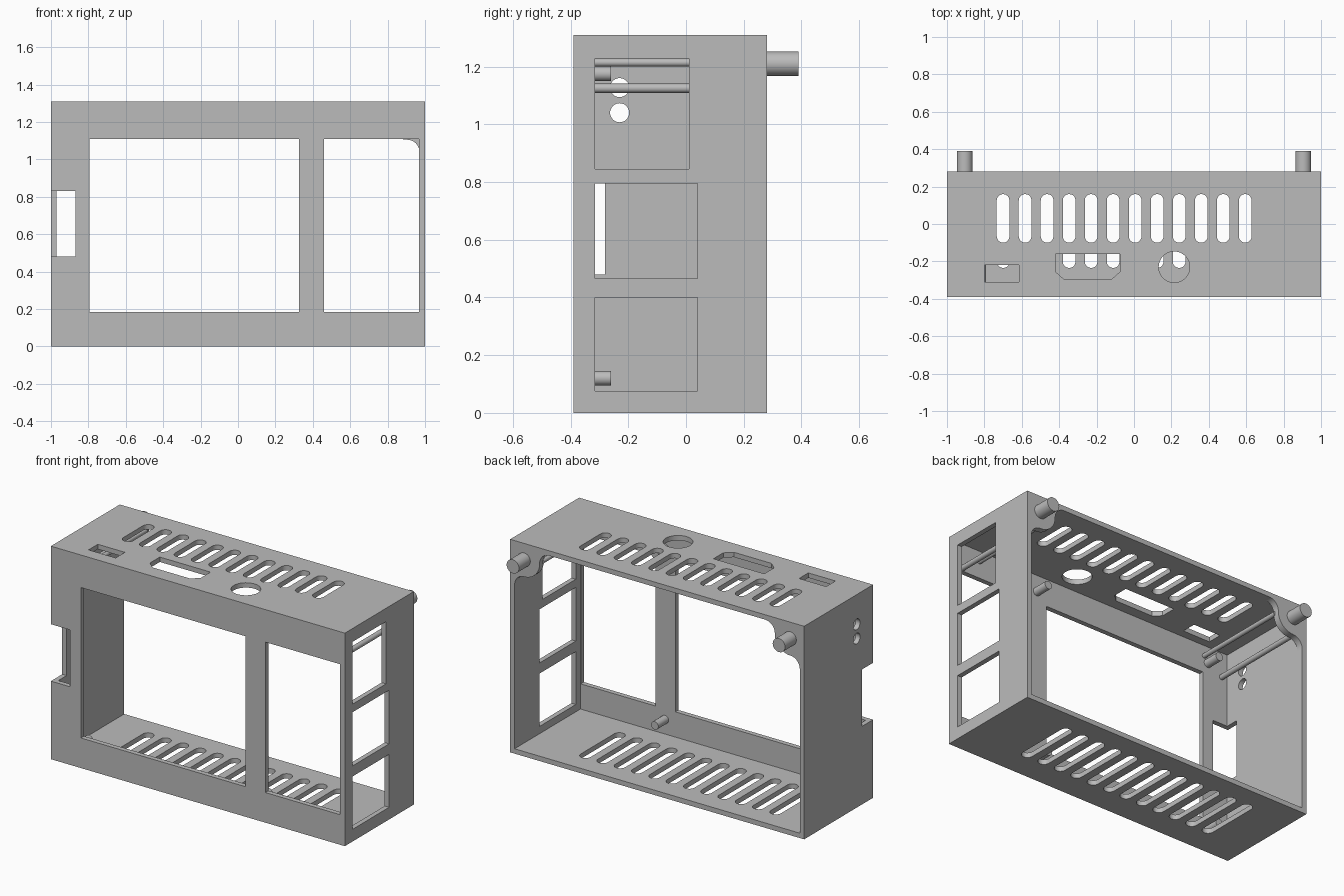
import bpy, bmesh
from math import pi, cos, sin
from mathutils import Vector

scene = bpy.context.scene
if "Cube" in scene.objects:
    bpy.data.objects.remove(scene.objects["Cube"])

# Overall size
W, FRONT, BACK, H, T = 1.0, -0.39, 0.28, 1.31, 0.03

grey = bpy.data.materials.new("plain grey")
grey.use_nodes = True
colour = (0.5, 0.5, 0.5, 1)
grey.diffuse_color = colour
grey.node_tree.nodes["Principled BSDF"].inputs["Base Color"].default_value = colour


# Outline helpers, each returning a list of 2D points
def rect(u0, u1, v0, v1):
    return [(u0, v0), (u1, v0), (u1, v1), (u0, v1)]


def arc(u, v, r, a0, a1, n):
    steps = [a0 + (a1 - a0) * i / n for i in range(n + 1)]
    return [(u + r * cos(a), v + r * sin(a)) for a in steps]


def circle(u, v, r, n=32):
    return arc(u, v, r, 0, 2 * pi, n)[:-1]


def slot(u, v0, v1, r):
    return arc(u, v1 - r, r, 0, pi, 10) + arc(u, v0 + r, r, pi, 2 * pi, 10)


def place(axis, u, v, w):
    return Vector({"x": (w, u, v), "y": (u, w, v), "z": (u, v, w)}[axis])


def prism(name, outlines, axis, lo, hi):
    """Extrude closed outlines along an axis into one solid object."""
    bm = bmesh.new()
    for pts in outlines:
        a = [bm.verts.new(place(axis, u, v, lo)) for u, v in pts]
        b = [bm.verts.new(place(axis, u, v, hi)) for u, v in pts]
        bm.faces.new(a)
        bm.faces.new(b)
        for i in range(len(pts)):
            j = (i + 1) % len(pts)
            bm.faces.new((a[i], a[j], b[j], b[i]))
    bmesh.ops.recalc_face_normals(bm, faces=bm.faces)
    mesh = bpy.data.meshes.new(name)
    bm.to_mesh(mesh)
    bm.free()
    mesh.materials.append(grey)
    obj = bpy.data.objects.new(name, mesh)
    scene.collection.objects.link(obj)
    return obj


def smooth(obj):
    bpy.ops.object.select_all(action="DESELECT")
    obj.select_set(True)
    bpy.context.view_layer.objects.active = obj
    bpy.ops.object.shade_smooth_by_angle(angle=pi / 6)


# Case shell, open at the back
case = prism("case_shell", [rect(-W, W, 0, H)], "y", FRONT, BACK)
cavity = rect(-W + T, W - T, T, H - T)
screen_windows = [rect(-0.795, 0.325, 0.185, 1.11), rect(0.46, 0.968, 0.185, 1.11)]
side_notch = rect(-W - 0.1, -0.87, 0.48, 0.83)
cable_holes = [circle(-0.23, z, 0.033) for z in (1.04, 1.127)]
port_windows = [rect(-0.315, 0.04, 0.075, 0.40), rect(-0.315, 0.04, 0.465, 0.795),
                rect(-0.315, 0.01, 0.845, 1.228)]
slot_x = [-0.70 + 0.1177 * i for i in range(12)]
socket = [(-0.42, -0.16), (-0.42, -0.255), (-0.375, -0.295),
          (-0.12, -0.295), (-0.075, -0.255), (-0.075, -0.16)]
top_holes = [slot(x, -0.10, 0.16, 0.034) for x in slot_x]
top_holes += [rect(-0.80, -0.615, -0.31, -0.22), socket, circle(0.215, -0.23, 0.083, 48)]
bottom_holes = [slot(x, -0.235, 0.16, 0.034) for x in slot_x]

cutters = [
    prism("cavity_cutter", [cavity], "y", FRONT + T, BACK + 0.1),
    prism("window_cutter", screen_windows, "y", FRONT - 0.1, FRONT + 0.05),
    prism("notch_cutter", [side_notch], "y", FRONT - 0.1, -0.28),
    prism("cable_cutter", cable_holes, "x", -W - 0.1, -W + 0.1),
    prism("port_cutter", port_windows, "x", W - 0.1, W + 0.1),
    prism("top_cutter", top_holes, "z", H - 0.1, H + 0.1),
    prism("bottom_cutter", bottom_holes, "z", -0.1, 0.1),
]
for cutter in cutters:
    cutter.hide_render = True
    mod = case.modifiers.new(cutter.name, "BOOLEAN")
    mod.operation, mod.solver, mod.object = "DIFFERENCE", "EXACT", cutter
bpy.context.view_layer.update()
cut = case.evaluated_get(bpy.context.evaluated_depsgraph_get())
mesh = bpy.data.meshes.new_from_object(cut)
case.modifiers.clear()
case.data = mesh
for cutter in cutters:
    bpy.data.objects.remove(cutter)
smooth(case)

# Corner mounts, hanging pegs and rods, mirrored left and right
PX, PZ, R, F = 0.905, 1.21, 0.105, 0.065
for side, s in (("left", 1), ("right", -1)):
    outline = [(W - T, H - T)]
    outline += arc(PX - R - F, H - T - F, F, pi / 2, 0, 8)
    outline += arc(PX, PZ, R, pi, 1.5 * pi, 12)
    outline += arc(PX, PZ - R - F, F, pi / 2, 0, 8)
    outline.append((W - T, PZ - R - F))
    parts = [
        prism(side + "_corner_mount", [[(s * x, z) for x, z in outline]], "y", BACK - 0.04, BACK),
        prism(side + "_hanging_peg", [circle(s * PX, PZ, 0.042)], "y", BACK - 0.02, 0.39),
        prism(side + "_rods", [circle(s * 0.805, 1.214, 0.014, 20),
                               circle(s * 0.93, 1.125, 0.016, 20)],
              "y", FRONT + T, BACK - 0.03),
    ]
    for part in parts:
        smooth(part)

# Board pins behind the front panel
pins = [circle(x, z, 0.025, 24) for x in (-0.83, 0.395) for z in (0.12, 1.175)]
smooth(prism("board_pins", pins, "y", FRONT + T, -0.26))
